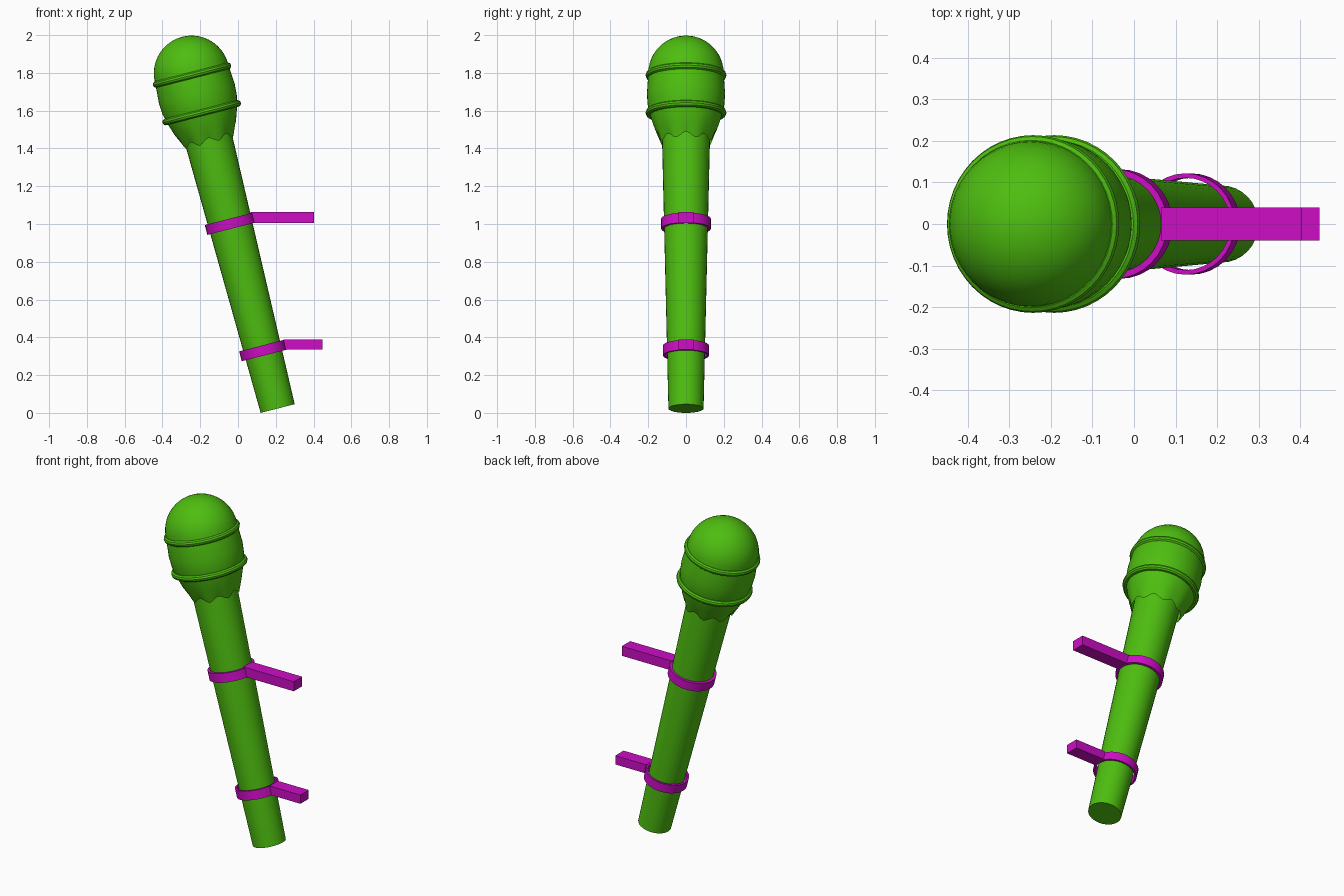
import bpy, bmesh, math
from mathutils import Matrix, Vector

cube = bpy.data.objects.get("Cube")
if cube:
    bpy.data.objects.remove(cube)


def material(name, color):
    m = bpy.data.materials.new(name)
    m.use_nodes = True
    m.diffuse_color = (*color, 1)
    m.node_tree.nodes["Principled BSDF"].inputs["Base Color"].default_value = (*color, 1)
    return m


GREEN = material("leaf green", (0.076, 0.515, 0.005))
MAGENTA = material("magenta", (0.61, 0.004, 0.56))

# Leaning axis shared by the shaft, head and collars
TILT = Matrix.Translation((0.21, 0, 0.023)) @ Matrix.Rotation(math.radians(-14.4), 4, "Y")


def finish(name, bm, mat, matrix, smooth=True):
    bmesh.ops.recalc_face_normals(bm, faces=bm.faces)
    mesh = bpy.data.meshes.new(name)
    bm.to_mesh(mesh)
    bm.free()
    mesh.materials.append(mat)
    ob = bpy.data.objects.new(name, mesh)
    bpy.context.collection.objects.link(ob)
    ob.matrix_world = matrix
    if smooth:
        bpy.ops.object.select_all(action="DESELECT")
        ob.select_set(True)
        bpy.context.view_layer.objects.active = ob
        bpy.ops.object.shade_smooth_by_angle(angle=math.radians(35))
    return ob


def lathe(name, profile, mat, closed=False, segments=32, scallop=0):
    """Spin (radius, height) points round the axis; scallop waves the first ring."""
    bm = bmesh.new()
    rings = []
    for i, (r, h) in enumerate(profile):
        ring = []
        for k in range(segments):
            a = math.tau * k / segments
            wave = scallop * math.cos(8 * a) if i == 0 else 0
            ring.append(bm.verts.new((r * math.cos(a), r * math.sin(a), h + wave)))
        rings.append(ring)
    pairs = list(zip(rings, rings[1:]))
    if closed:
        pairs.append((rings[-1], rings[0]))
    for low, high in pairs:
        for k in range(segments):
            n = (k + 1) % segments
            bm.faces.new((low[k], low[n], high[n], high[k]))
    if not closed:
        bm.faces.new(rings[-1])
        if not scallop:
            bm.faces.new(rings[0])
    return finish(name, bm, mat, TILT)


# Tapered shaft
lathe("shaft", [(0.093, 0), (0.128, 1.52)], GREEN)

# Bulbous head: scalloped skirt, swollen middle, round dome
head = [(0.137, 1.465), (0.165, 1.53), (0.189, 1.6), (0.203, 1.66),
        (0.207, 1.72), (0.203, 1.78)]
for k in range(1, 12):
    a = math.radians(8 * k)
    head.append((0.2 * math.cos(a), 1.832 + 0.2 * math.sin(a)))
lathe("head", head, GREEN, segments=48, scallop=0.014)

# Rounded bands on the head
for name, height in (("lower_band", 1.617), ("upper_band", 1.822)):
    tube = [(0.196 + 0.018 * math.cos(math.tau * k / 10),
             height + 0.018 * math.sin(math.tau * k / 10)) for k in range(10)]
    lathe(name, tube, GREEN, closed=True, segments=48)

# Clamps: a thin collar and a level arm each
for name, height, inner, outer, x0, x1, z0, z1 in (
        ("lower", 0.317, 0.111, 0.122, 0.24, 0.447, 0.335, 0.388),
        ("upper", 1.01, 0.117, 0.132, 0.065, 0.403, 1.006, 1.064)):
    low, high = height - 0.027, height + 0.027
    lathe(name + "_collar", [(inner, low), (outer, low), (outer, high), (inner, high)],
          MAGENTA, closed=True)
    bm = bmesh.new()
    bmesh.ops.create_cube(bm, size=1)
    bmesh.ops.scale(bm, vec=(x1 - x0, 0.08, z1 - z0), verts=bm.verts)
    # Slant the inner end to follow the collar
    for v in bm.verts:
        if v.co.x < 0 and v.co.z < 0:
            v.co.x += 0.012
    finish(name + "_arm", bm, MAGENTA,
           Matrix.Translation(Vector(((x0 + x1) / 2, 0, (z0 + z1) / 2))), smooth=False)
